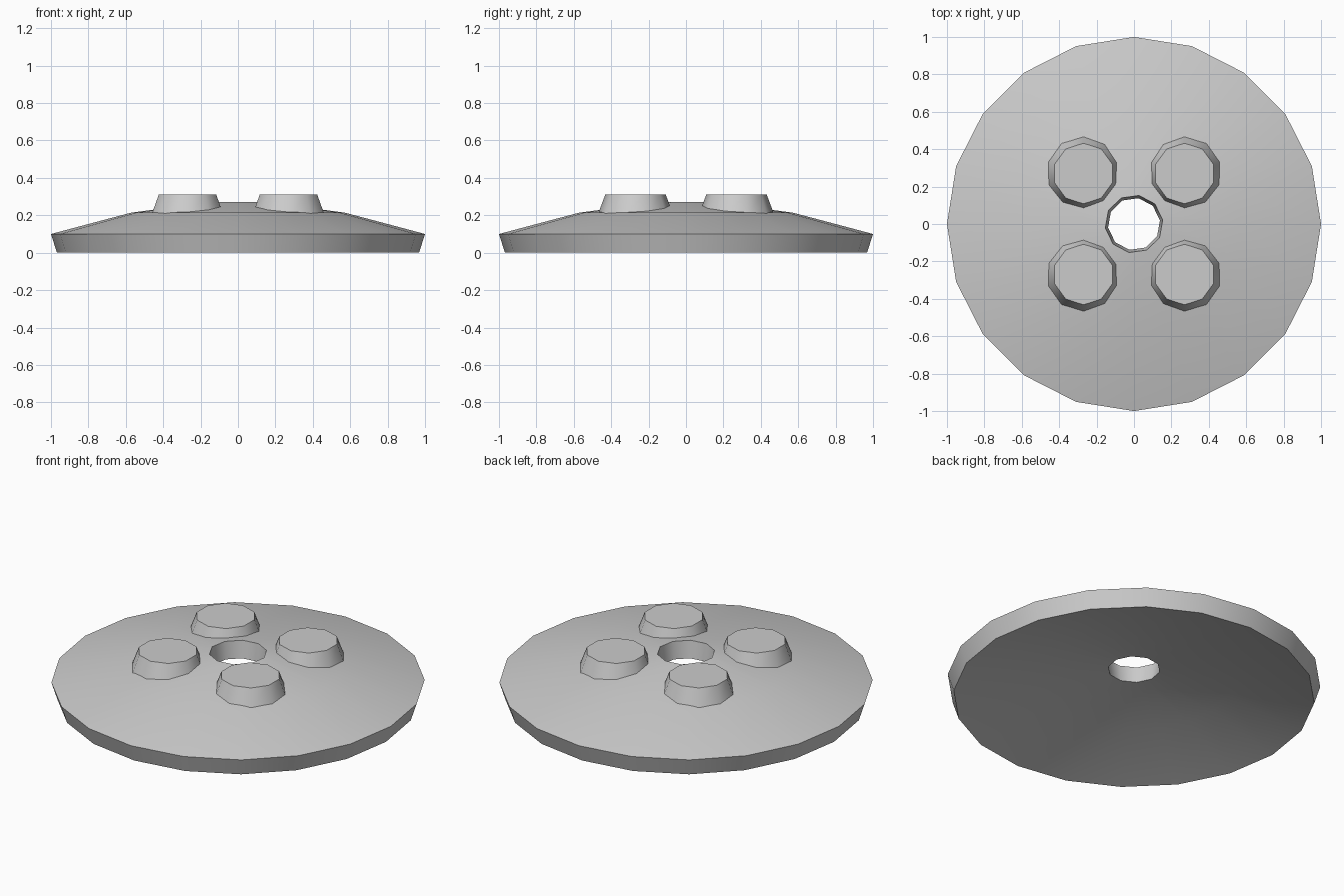
import bpy, bmesh
from math import radians, sin, cos

cube = bpy.data.objects.get("Cube")
if cube:
    bpy.data.objects.remove(cube)

grey = bpy.data.materials.new("plain grey")
grey.use_nodes = True
colour = (0.6, 0.6, 0.6, 1)
grey.diffuse_color = colour
grey.node_tree.nodes["Principled BSDF"].inputs["Base Color"].default_value = colour


def finish(bm, name):
    """Turn a bmesh into a softly shaded object with sharp corners."""
    bmesh.ops.recalc_face_normals(bm, faces=bm.faces)
    mesh = bpy.data.meshes.new(name)
    bm.to_mesh(mesh)
    bm.free()
    mesh.materials.append(grey)
    obj = bpy.data.objects.new(name, mesh)
    bpy.context.collection.objects.link(obj)
    bpy.ops.object.select_all(action='DESELECT')
    obj.select_set(True)
    bpy.context.view_layer.objects.active = obj
    bpy.ops.object.shade_smooth_by_angle(angle=radians(40))
    return obj


def ring(bm, radius, z, sides, turn=0):
    """Add a ring of vertices."""
    angles = [radians(turn + 360 * i / sides) for i in range(sides)]
    return [bm.verts.new((radius * cos(a), radius * sin(a), z)) for a in angles]


def hole_ring(bm, radius, z):
    """Ten-sided hole edge with a vertex halfway along every side."""
    verts = ring(bm, radius, z, 20, 8)
    for v in verts[1::2]:
        v.co.xy *= cos(radians(18))
    return verts


def skin(bm, lower, upper):
    n = len(lower)
    for i in range(n):
        j = (i + 1) % n
        bm.faces.new((lower[i], lower[j], upper[j], upper[i]))


# Domed disc: a hollow shell with a hole through the middle
bm = bmesh.new()
loops = [hole_ring(bm, 0.14, 0.17), ring(bm, 0.55, 0.117, 20),
         ring(bm, 0.968, 0, 20), ring(bm, 1, 0.1, 20),
         ring(bm, 0.572, 0.214, 20), hole_ring(bm, 0.155, 0.27)]
for a, b in zip(loops, loops[1:] + loops[:1]):
    skin(bm, a, b)
finish(bm, "domed_disc")

# Four tapered studs, rooted in the disc
for side, x in (("left", 0.27), ("right", -0.27)):
    for end, y in (("front", -0.27), ("back", 0.27)):
        bm = bmesh.new()
        low = ring(bm, 0.203, 0.2, 10, 90)
        top = ring(bm, 0.162, 0.31, 10, 90)
        skin(bm, low, top)
        bm.faces.new(top)
        bm.faces.new(low)
        stud = finish(bm, f"stud_{end}_{side}")
        stud.location = (x, y, 0)
